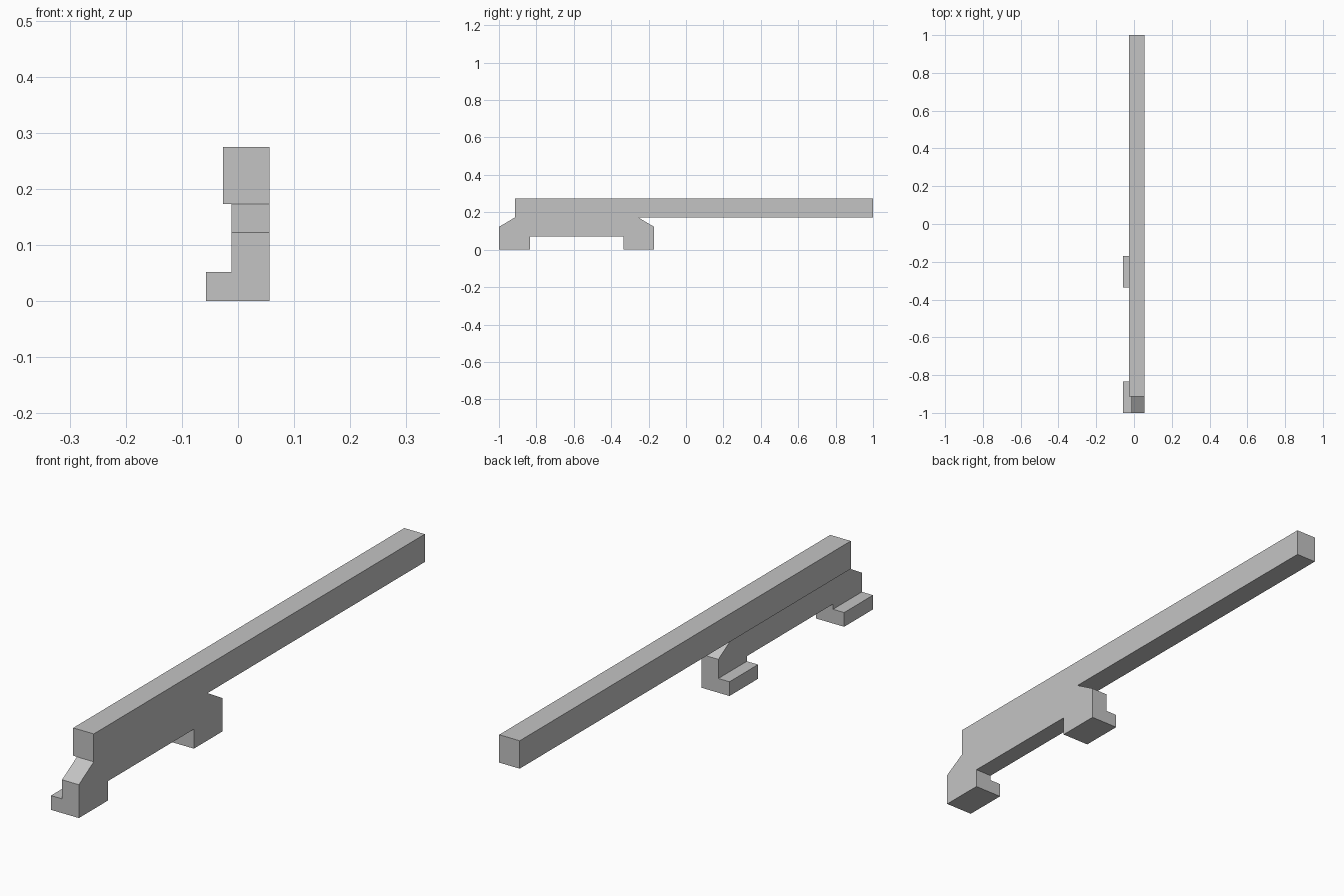
import bpy
import bmesh
from math import radians
from mathutils import Vector

cube = bpy.data.objects.get("Cube")
if cube:
    bpy.data.objects.remove(cube, do_unlink=True)

# Single grey finish
grey = bpy.data.materials.new("plain grey")
grey.use_nodes = True
colour = (0.55, 0.55, 0.55, 1)
grey.diffuse_color = colour
grey.node_tree.nodes["Principled BSDF"].inputs["Base Color"].default_value = colour

OUTER = 0.056        # flush side
BAR_INNER = -0.027   # overhanging side of the bar
WEB_INNER = -0.012   # stepped-in side of the web
FOOT_INNER = -0.057  # toes of the feet
BAR_LOW, BAR_TOP = 0.173, 0.275


def extrude_side(name, profile, x0, x1):
    """Extrude a (y, z) side profile across x."""
    bm = bmesh.new()
    face = bm.faces.new([bm.verts.new((x0, y, z)) for y, z in profile])
    moved = bmesh.ops.extrude_face_region(bm, geom=[face])["geom"]
    verts = [v for v in moved if isinstance(v, bmesh.types.BMVert)]
    bmesh.ops.translate(bm, verts=verts, vec=Vector((x1 - x0, 0, 0)))
    bmesh.ops.recalc_face_normals(bm, faces=bm.faces)
    mesh = bpy.data.meshes.new(name)
    bm.to_mesh(mesh)
    bm.free()
    mesh.materials.append(grey)
    obj = bpy.data.objects.new(name, mesh)
    bpy.context.collection.objects.link(obj)
    return obj


def rect(y0, y1, z0, z1):
    return [(y0, z0), (y1, z0), (y1, z1), (y0, z1)]


# Web with two legs, chamfered shoulders and the full bar silhouette
web = [(-1, 0), (-0.833, 0), (-0.833, 0.071), (-0.335, 0.071),
       (-0.335, 0), (-0.17, 0), (-0.17, 0.122), (-0.256, BAR_LOW),
       (1, BAR_LOW), (1, BAR_TOP), (-0.914, BAR_TOP),
       (-0.914, BAR_LOW), (-1, 0.122)]
body = extrude_side("bracket_arm", web, WEB_INNER, OUTER)

# Overhang of the bar and the toes of both feet
additions = [
    extrude_side("bar_overhang", rect(-0.914, 1, BAR_LOW, BAR_TOP), BAR_INNER, 0),
    extrude_side("front_toe", rect(-1, -0.833, 0, 0.052), FOOT_INNER, 0),
    extrude_side("back_toe", rect(-0.335, -0.17, 0, 0.052), FOOT_INNER, 0),
]

# Merge everything into one clean solid
bpy.context.view_layer.objects.active = body
for part in additions:
    union = body.modifiers.new("join " + part.name, "BOOLEAN")
    union.operation = "UNION"
    union.solver = "EXACT"
    union.object = part
    bpy.ops.object.modifier_apply(modifier=union.name)
    bpy.data.objects.remove(part, do_unlink=True)

bm = bmesh.new()
bm.from_mesh(body.data)
bmesh.ops.remove_doubles(bm, verts=bm.verts, dist=0.0001)
bmesh.ops.dissolve_limit(bm, angle_limit=radians(1), verts=bm.verts, edges=bm.edges)
bm.to_mesh(body.data)
bm.free()
